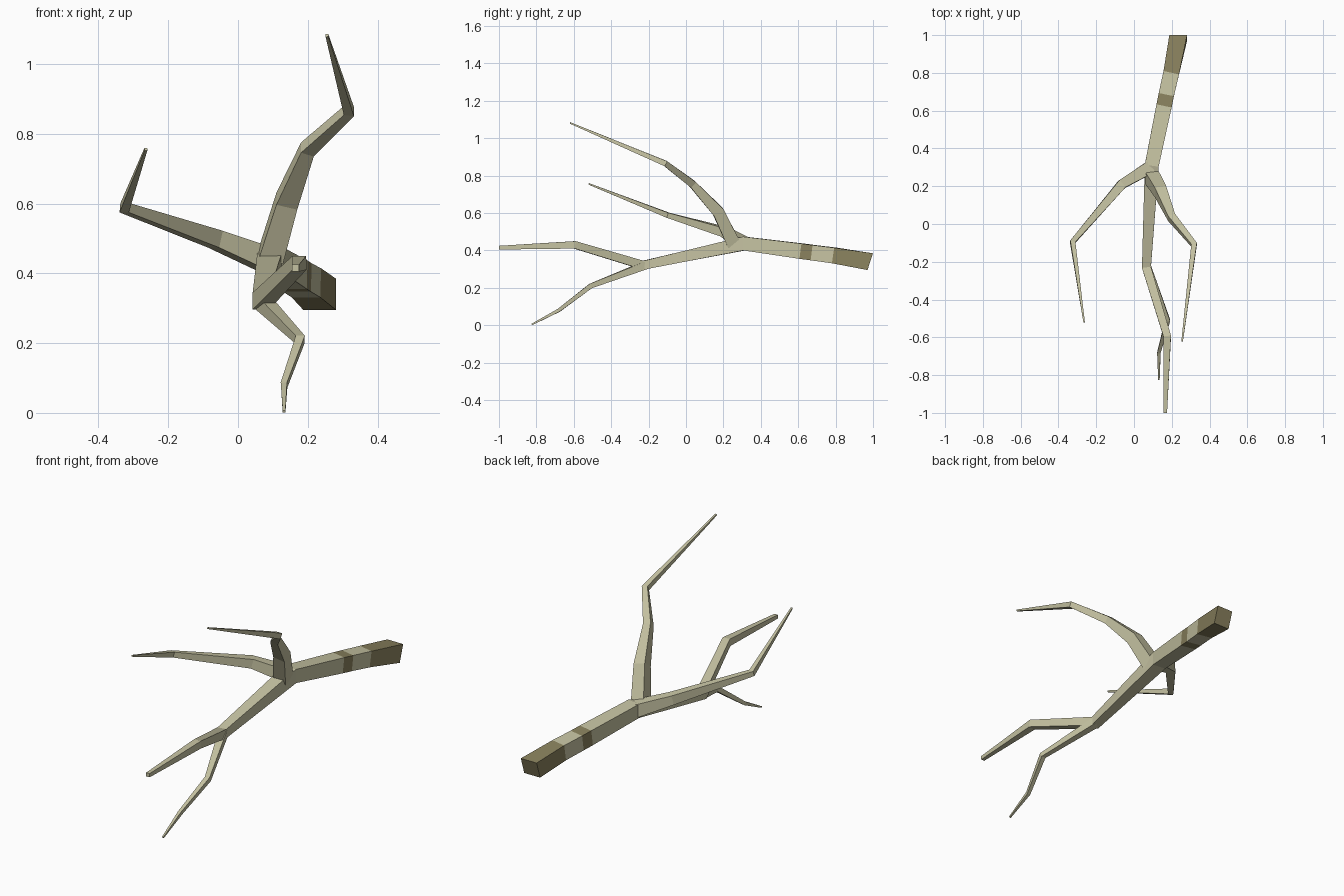
import bpy, bmesh
from mathutils import Vector

if "Cube" in bpy.data.objects:
    bpy.data.objects.remove(bpy.data.objects["Cube"])


def material(name, rgb):
    m = bpy.data.materials.new(name)
    m.diffuse_color = (*rgb, 1)
    m.use_nodes = True
    m.node_tree.nodes["Principled BSDF"].inputs["Base Color"].default_value = m.diffuse_color
    return m


PALE = material("pale_bark", (0.56, 0.54, 0.36))
BROWN = material("brown_bark", (0.25, 0.22, 0.11))


def limb(name, path, side=None, start=None, end=None, brown=()):
    """Square tube along (x, y, z, half width) points; brown = segment numbers."""
    pts = [Vector(p[:3]) for p in path]
    n = len(pts)
    bm = bmesh.new()
    rings = []
    for i, p in enumerate(pts):
        t = Vector()
        if i > 0:
            t += (p - pts[i - 1]).normalized()
        if i < n - 1:
            t += (pts[i + 1] - p).normalized()
        if i == 0 and start:
            t = Vector(start)
        if i == n - 1 and end:
            t = Vector(end)
        t.normalize()
        s = Vector(side) if side else t.cross(Vector((0, 0, 1)))
        s = (s - t * s.dot(t)).normalized()
        u = s.cross(t)
        h = path[i][3]
        rings.append([bm.verts.new(p + (s * a + u * b) * h)
                      for a, b in ((-1, -1), (1, -1), (1, 1), (-1, 1))])
    for i in range(n - 1):
        for k in range(4):
            j = (k + 1) % 4
            f = bm.faces.new((rings[i][k], rings[i][j], rings[i + 1][j], rings[i + 1][k]))
            f.material_index = int(i in brown)
    for ring, seg in ((rings[0], 0), (rings[-1], n - 2)):
        bm.faces.new(ring).material_index = int(seg in brown)
    bmesh.ops.recalc_face_normals(bm, faces=bm.faces)
    me = bpy.data.meshes.new(name)
    bm.to_mesh(me)
    bm.free()
    me.materials.append(PALE)
    me.materials.append(BROWN)
    ob = bpy.data.objects.new(name, me)
    bpy.context.collection.objects.link(ob)
    return ob


# main stem with brown butt and band, running on into the straight front twig
limb("main_stem", [
    (0.234, 0.985, 0.340, 0.047),
    (0.196, 0.795, 0.373, 0.042),
    (0.170, 0.680, 0.388, 0.041),
    (0.158, 0.620, 0.396, 0.041),
    (0.094, 0.310, 0.437, 0.037),
    (0.066, -0.230, 0.321, 0.024),
    (0.176, -0.595, 0.430, 0.020),
    (0.165, -1.000, 0.415, 0.010)],
    start=(0, -0.95, 0.31), end=(0, -1, 0), brown=(0, 2))

# drooping front twig
limb("lower_twig", [
    (0.066, -0.215, 0.322, 0.021),
    (0.178, -0.510, 0.210, 0.013),
    (0.132, -0.680, 0.080, 0.009),
    (0.132, -0.825, 0.004, 0.004)])

# left branch
limb("left_branch", [
    (0.085, 0.300, 0.438, 0.034),
    (-0.065, 0.210, 0.498, 0.025),
    (-0.325, -0.095, 0.588, 0.014),
    (-0.264, -0.520, 0.756, 0.004)])

# tall upright branch
limb("upper_branch", [
    (0.090, 0.255, 0.435, 0.036),
    (0.140, 0.172, 0.607, 0.031),
    (0.199, 0.035, 0.755, 0.020),
    (0.318, -0.110, 0.865, 0.015),
    (0.255, -0.620, 1.082, 0.004)],
    side=(1, 0, 0))
